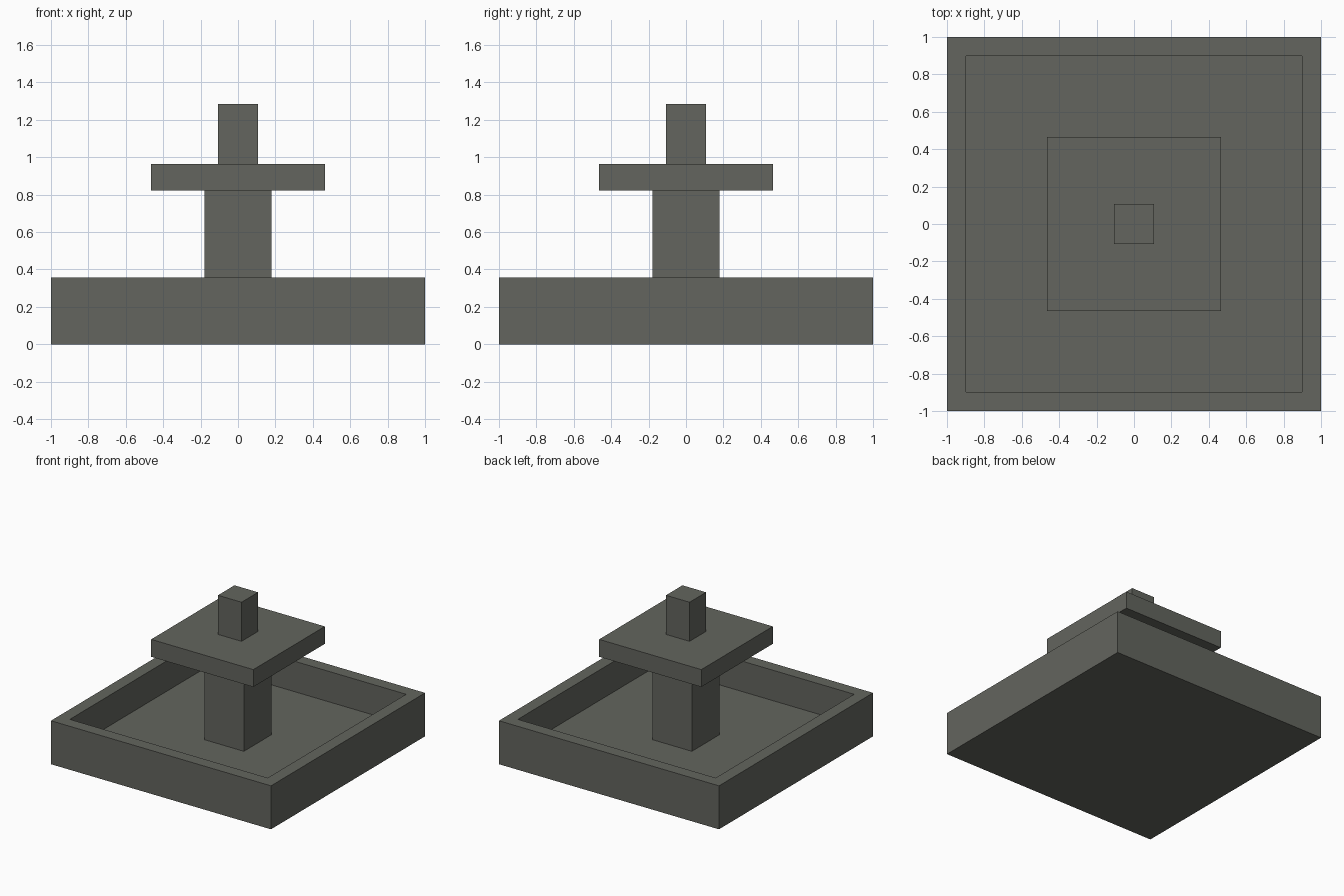
import bpy
import bmesh

cube = bpy.data.objects.get("Cube")
if cube:
    bpy.data.objects.remove(cube, do_unlink=True)

U = 1 / 14  # the stonework module

stone = bpy.data.materials.new("dark grey stone")
stone.use_nodes = True
colour = (0.125, 0.130, 0.112, 1)
stone.diffuse_color = colour
bsdf = stone.node_tree.nodes["Principled BSDF"]
bsdf.inputs["Base Color"].default_value = colour


def square_block(name, half, bottom, top, rim=0, floor=0):
    """Square block in modules; a rim width sinks its top to the floor height."""
    bm = bmesh.new()
    bmesh.ops.create_cube(bm, size=1)
    for v in bm.verts:
        v.co.x *= 2 * half * U
        v.co.y *= 2 * half * U
        v.co.z = (top if v.co.z > 0 else bottom) * U
    if rim:
        lid = max(bm.faces, key=lambda f: f.calc_center_median().z)
        bmesh.ops.inset_region(bm, faces=[lid], thickness=rim * U)
        # Extrude the inner face straight down to form the basin walls
        well = bmesh.ops.extrude_discrete_faces(bm, faces=[lid])["faces"][0]
        for v in well.verts:
            v.co.z = floor * U
    bmesh.ops.recalc_face_normals(bm, faces=bm.faces)
    mesh = bpy.data.meshes.new(name)
    bm.to_mesh(mesh)
    bm.free()
    mesh.materials.append(stone)
    obj = bpy.data.objects.new(name, mesh)
    bpy.context.collection.objects.link(obj)
    return obj


# Open basin, then the stacked column
square_block("basin", 14, 0, 5, rim=2, floor=1.5)
square_block("pillar", 2.5, 1.5, 11.5)
square_block("upper_slab", 6.5, 11.5, 13.5)
square_block("top_post", 1.5, 13.5, 18)
